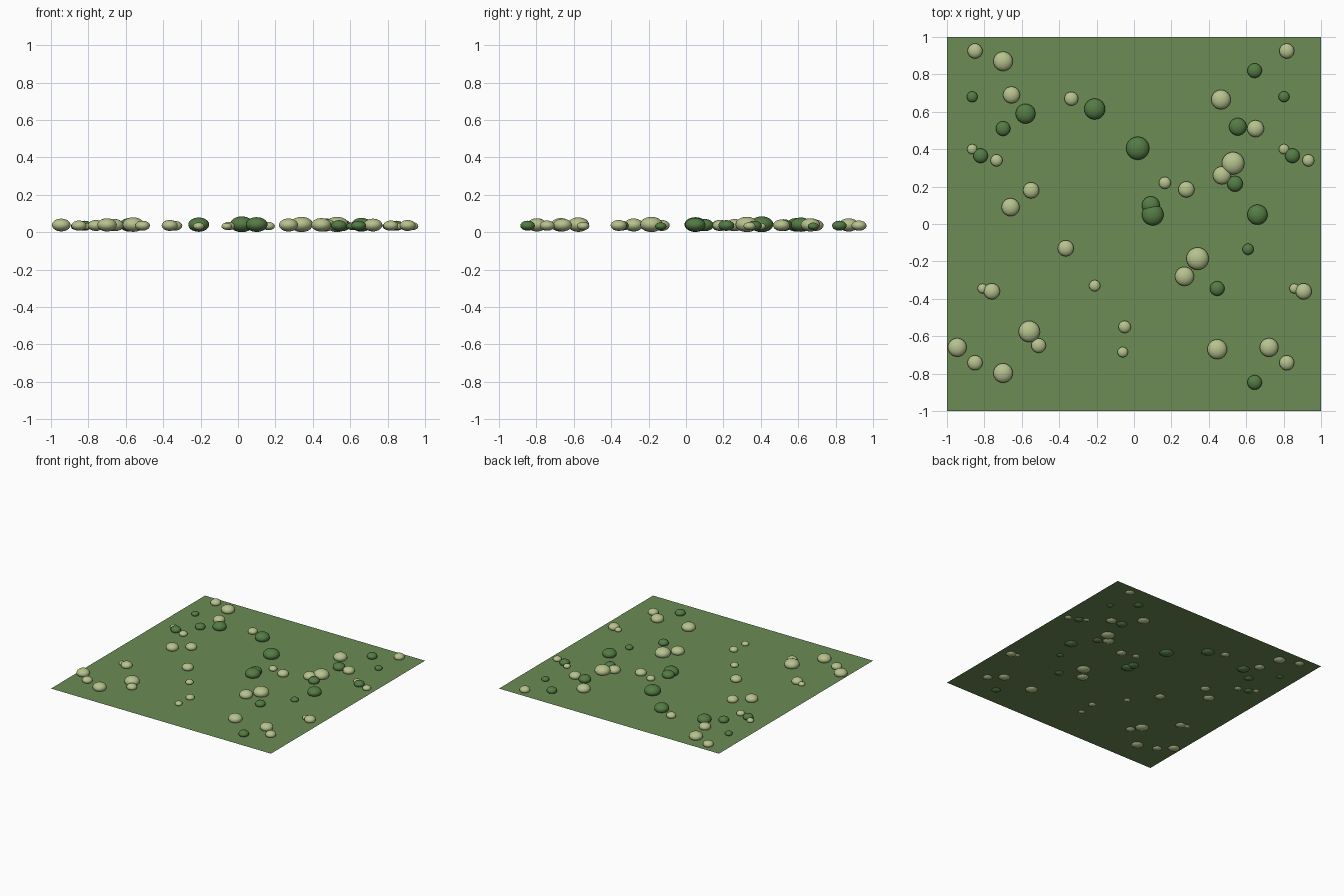
import bpy
import bmesh
from mathutils import Matrix

cube = bpy.data.objects.get("Cube")
if cube:
    bpy.data.objects.remove(cube, do_unlink=True)

GROUND_Z = 0.022
SQUASH = 0.68    # shrub height relative to its width
LIFT = 0.32      # centre height above the ground, in radii
TILE = 1.667     # the planting pattern repeats at this distance
EDGE = 0.955     # shrubs beyond this line are left out


def make_material(name, colour):
    mat = bpy.data.materials.new(name)
    mat.use_nodes = True
    mat.diffuse_color = colour
    shader = mat.node_tree.nodes["Principled BSDF"]
    shader.inputs["Base Color"].default_value = colour
    shader.inputs["Roughness"].default_value = 0.9
    return mat


def add_object(name, mesh, material):
    mesh.materials.append(material)
    obj = bpy.data.objects.new(name, mesh)
    bpy.context.scene.collection.objects.link(obj)
    return obj


grass = make_material("grass green", (0.15, 0.26, 0.09, 1))
pale = make_material("pale sage", (0.47, 0.54, 0.27, 1))
dark = make_material("dark leaf green", (0.09, 0.2, 0.06, 1))

# Flat lawn, one square sheet
bm = bmesh.new()
bmesh.ops.create_grid(bm, x_segments=1, y_segments=1, size=1,
                      matrix=Matrix.Translation((0, 0, GROUND_Z)))
lawn = bpy.data.meshes.new("lawn")
bm.to_mesh(lawn)
bm.free()
add_object("lawn", lawn, grass)


# Unit shrub shared by all plants of one colour
def shrub_mesh(name):
    bm = bmesh.new()
    bmesh.ops.create_uvsphere(bm, u_segments=24, v_segments=14, radius=1)
    for face in bm.faces:
        face.smooth = True
    mesh = bpy.data.meshes.new(name)
    bm.to_mesh(mesh)
    bm.free()
    return mesh


# Plant each shrub, and its repeats that still fall on the lawn
def plant(name, material, spots):
    mesh = shrub_mesh(name)
    mesh.materials.append(material)
    shifts = (-TILE, 0, TILE)
    for x, y, r in spots:
        x, y, r = x / 100, y / 100, r / 1000
        for px in (x + s for s in shifts):
            for py in (y + s for s in shifts):
                if max(abs(px), abs(py)) > EDGE:
                    continue
                obj = bpy.data.objects.new(name, mesh)
                obj.location = (px, py, GROUND_Z + LIFT * r)
                obj.scale = (r, r, SQUASH * r)
                bpy.context.scene.collection.objects.link(obj)


# Spots: x and y in hundredths, radius in thousandths
plant("pale_shrub", pale, [
    (-85, 92.5, 40), (-70, 87, 52), (-65.5, 69, 45), (-33.5, 67, 37),
    (46.5, 66.5, 52), (65, 51, 45), (-86.5, 40, 27), (-73.5, 34, 32),
    (-55, 18, 43), (-66, 9, 48), (16.5, 22, 32), (28, 18.5, 43),
    (47, 26, 48), (53, 32.5, 60), (-36.5, -13, 43), (-21, -33, 30),
    (34, -18.5, 60), (27, -28, 51), (-81, -34.5, 26), (-76, -36, 43),
    (-5, -55, 33), (-6, -68.5, 28), (-56, -57.5, 57), (-51, -65, 39),
    (-94.5, -66, 50), (44.5, -67, 53),
])
plant("dark_shrub", dark, [
    (-86.5, 68, 29), (-58, 59, 53), (-70, 51, 39), (-82, 36.5, 39),
    (-21, 61.5, 56), (2, 40.5, 62), (9, 10, 48), (10, 5, 58),
    (55.5, 52, 47), (54, 21.5, 42), (66, 5, 54), (61, -13.5, 30),
    (44.5, -34.5, 39), (64.5, 82, 39),
])
